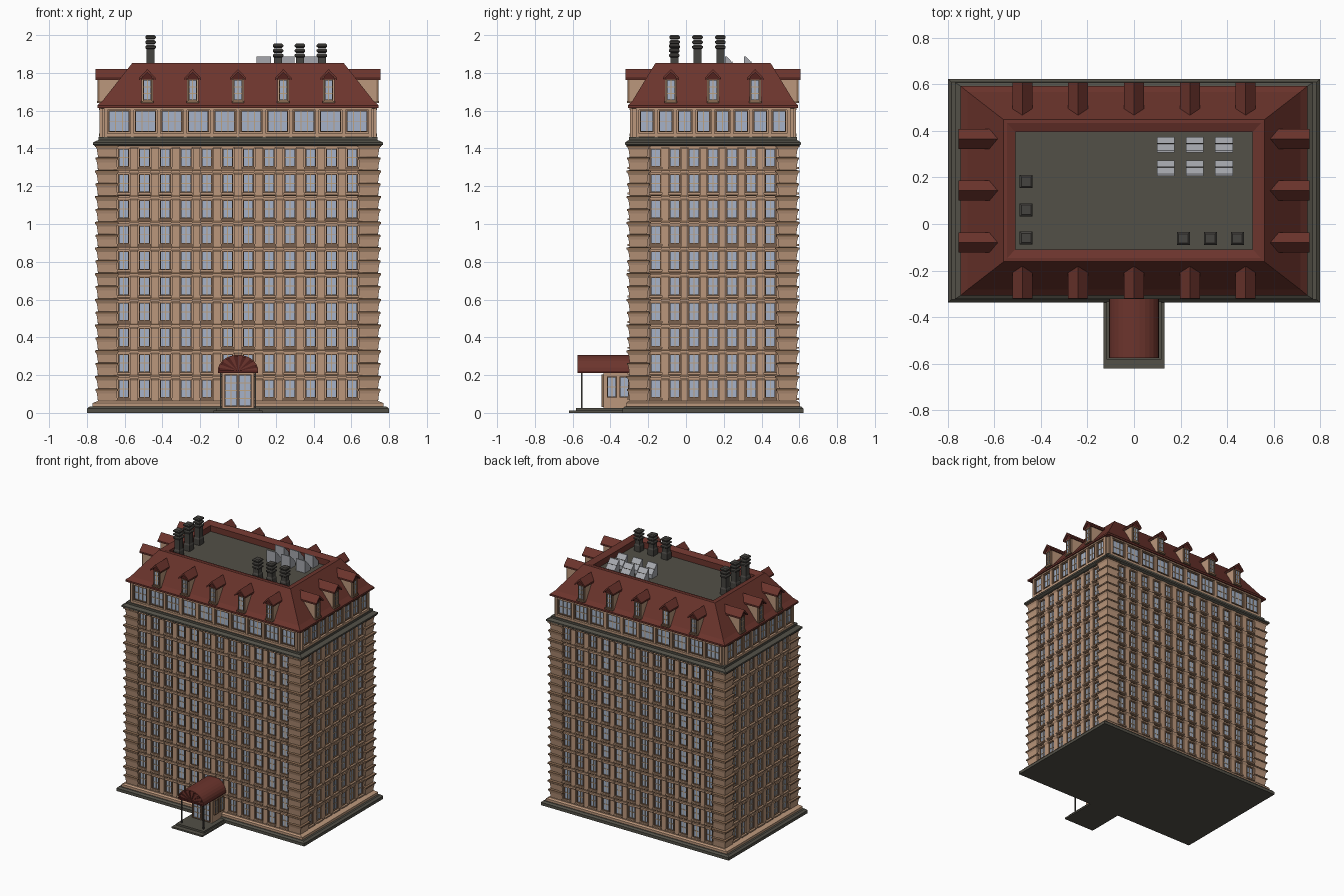
import bpy, bmesh, math
from mathutils import Matrix, Vector

cube = bpy.data.objects.get("Cube")
if cube:
    bpy.data.objects.remove(cube, do_unlink=True)

COLOURS = {
    "tan stone": (0.50, 0.31, 0.20), "brown trim": (0.25, 0.145, 0.085),
    "cream frame": (0.50, 0.36, 0.23), "blue glass": (0.38, 0.45, 0.58),
    "red tile": (0.15, 0.035, 0.026), "dark red": (0.085, 0.016, 0.013),
    "dark stone": (0.085, 0.08, 0.063), "panel grey": (0.38, 0.39, 0.42),
    "dark metal": (0.06, 0.056, 0.05),
}
NAMES = list(COLOURS)
MATS = []
for label, rgb in COLOURS.items():
    m = bpy.data.materials.new(label)
    m.use_nodes = True
    m.diffuse_color = (*rgb, 1)
    bsdf = m.node_tree.nodes["Principled BSDF"]
    bsdf.inputs["Base Color"].default_value = (*rgb, 1)
    bsdf.inputs["Roughness"].default_value = 0.8
    MATS.append(m)

CY = 0.143                      # centre of the tower in y
HX, HY = 0.72, 0.43             # half size of the main walls
BASE = Matrix.Translation((0, CY, 0))
parts = {}


def skin(part, mat, rings, M, caps=True):
    """Join successive rings of points with quads."""
    bm = parts.setdefault(part, bmesh.new())
    vs = [[bm.verts.new(M @ Vector(p)) for p in ring] for ring in rings]
    n = len(vs[0])
    faces = [bm.faces.new((a[i], a[(i + 1) % n], b[(i + 1) % n], b[i]))
             for a, b in zip(vs, vs[1:]) for i in range(n)]
    if caps:
        faces += [bm.faces.new(vs[0][::-1]), bm.faces.new(vs[-1])]
    for f in faces:
        f.material_index = NAMES.index(mat)


def loft(part, mat, rings, M=BASE, cx=0, cy=0, caps=True):
    """Stack rectangles given as (half x, half y, z)."""
    skin(part, mat, [[(cx - a, cy - b, z), (cx + a, cy - b, z),
                      (cx + a, cy + b, z), (cx - a, cy + b, z)]
                     for a, b, z in rings], M, caps)


def box(part, mat, M, u, w, o0, o1, z0, z1):
    """Box on a facade: centre u, width w, from depth o0 out to o1."""
    a, b = w / 2, (o1 - o0) / 2
    loft(part, mat, [(a, b, z0), (a, b, z1)], M, u, -(o0 + o1) / 2)


def prism(part, mat, profile, M, o0, o1):
    """Extrude a (u, z) profile from depth o0 out to o1."""
    skin(part, mat, [[(u, -o, z) for u, z in profile] for o in (o1, o0)], M)


def window(part, M, u, w, out, z0, z1, cols=2, rows=2, bar=0.005):
    """Glass pane with surround, glazing bars."""
    box(part, "blue glass", M, u, w, out - 0.01, out + 0.002, z0, z1)
    for s in (-1, 1):
        box(part, "brown trim", M, u + s * w / 2, 0.006, out - 0.01, out + 0.01, z0, z1)
    for z in (z0, z1):
        box(part, "brown trim", M, u, w + 0.006, out - 0.01, out + 0.01, z - 0.003, z + 0.003)
    for i in range(1, cols):
        box(part, "cream frame", M, u - w / 2 + i * w / cols, bar, out - 0.01, out + 0.006, z0, z1)
    for i in range(1, rows):
        z = z0 + i * (z1 - z0) / rows
        box(part, "cream frame", M, u, w, out - 0.01, out + 0.005, z - bar / 2, z + bar / 2)


# Base, walls, cornice and attic storey
loft("base_slab", "dark stone", [(0.8, 0.48, 0), (0.8, 0.48, 0.022), (0.785, 0.468, 0.034)])
loft("plinth", "tan stone", [(0.77, 0.46, 0.034), (0.77, 0.46, 0.052), (0.745, 0.45, 0.062)])
loft("tower_walls", "tan stone", [(HX, HY, 0.05), (HX, HY, 1.43)])
loft("cornice", "dark stone", [(0.755, 0.452, 1.412), (0.768, 0.465, 1.42), (0.768, 0.465, 1.432),
                               (0.738, 0.445, 1.445), (0.738, 0.445, 1.46)])
loft("attic_walls", "tan stone", [(0.72, 0.425, 1.45), (0.72, 0.425, 1.625)])

FLOOR, FIRST, STOREYS = 0.136, 0.062, 10
# Four facades: angle, distance of wall, window columns and pitch,
# attic columns, pitch and width, dormer positions
sides = []
for k in range(4):
    if k % 2 == 0:
        sides.append((k, HY, 12, 0.11, 10, 0.14, 0.105, [-0.48, -0.24, 0, 0.24, 0.48]))
    else:
        sides.append((k, HX, 7, 0.101, 8, 0.1, 0.066, [-0.223, 0, 0.223]))

for k, out, cols, pitch, acols, apitch, awidth, dormers in sides:
    M = BASE @ Matrix.Rotation(k * math.pi / 2, 4, "Z")
    span = cols * pitch
    # Storey windows, sills, lintels and piers
    for f in range(STOREYS):
        z = FIRST + f * FLOOR
        box("floor_bands", "brown trim", M, 0, span, out, out + 0.012, z - 0.003, z + 0.004)
        for c in range(cols):
            u = (c - (cols - 1) / 2) * pitch
            if k == 0 and f < 2 and abs(u) < 0.09 and f == 0:
                continue
            window("storey_windows", M, u, 0.052, out, z + 0.018, z + 0.112)
            box("window_sills", "tan stone", M, u, 0.07, out, out + 0.024, z + 0.006, z + 0.016)
            box("window_lintels", "tan stone", M, u, 0.064, out, out + 0.014, z + 0.115, z + 0.126)
        for c in range(cols + 1):
            u = (c - cols / 2) * pitch
            loft("wall_piers", "tan stone", [(0.019, 0.012, z + 0.004), (0.019, 0.012, z + 0.11),
                                             (0.024, 0.02, z + 0.122), (0.024, 0.02, z + 0.133)],
                 M, u, -out)
    # Attic windows with mullions and rails
    aout = out if k % 2 else 0.425
    for c in range(acols):
        u = (c - (acols - 1) / 2) * apitch
        window("attic_windows", M, u, awidth, aout, 1.49, 1.598, 3 if k % 2 == 0 else 2, 2)
    for c in range(acols + 1):
        u = (c - acols / 2) * apitch
        box("attic_piers", "tan stone", M, u, 0.018, aout, aout + 0.014, 1.46, 1.62)
    for z0, z1 in ((1.462, 1.478), (1.604, 1.62)):
        box("attic_rails", "tan stone", M, 0, acols * apitch, aout, aout + 0.016, z0, z1)
    # Dormers
    for u in dormers:
        box("dormer_walls", "tan stone", M, u, 0.062, out - 0.13, out + 0.012, 1.645, 1.775)
        window("dormer_windows", M, u, 0.042, out + 0.013, 1.655, 1.762, 2, 3)
        box("dormer_sills", "brown trim", M, u, 0.066, out, out + 0.026, 1.64, 1.65)
        gable = [(u - 0.043, 1.762), (u, 1.802), (u + 0.043, 1.762),
                 (u + 0.043, 1.774), (u, 1.82), (u - 0.043, 1.774)]
        prism("dormer_roofs", "red tile", gable, M, out - 0.15, out + 0.034)
        prism("dormer_gables", "dark red", [(u - 0.036, 1.765), (u + 0.036, 1.765), (u, 1.806)],
              M, out - 0.12, out + 0.02)

# Rusticated corner quoins, two courses per storey
for sx in (-1, 1):
    for sy in (-1, 1):
        cx, cy = sx * 0.695, sy * 0.395
        for c in range(STOREYS * 2):
            z, h = FIRST + c * FLOOR / 2, FLOOR / 2
            big = 0.003 if c % 2 else 0
            loft("corner_quoins", "tan stone",
                 [(0.046, 0.046, z), (0.052, 0.052, z + h * 0.6), (0.056 + big, 0.056 + big, z + h * 0.8)],
                 BASE, cx, cy)
            loft("quoin_ledges", "brown trim",
                 [(0.06 + big, 0.06 + big, z + h * 0.8), (0.06 + big, 0.06 + big, z + h * 0.95),
                  (0.046, 0.046, z + h)], BASE, cx, cy)

# Mansard roof with sunken flat deck
loft("mansard_roof", "red tile", [(0.72, 0.425, 1.612), (0.745, 0.45, 1.615), (0.745, 0.45, 1.628),
                                  (0.715, 0.425, 1.655), (0.56, 0.305, 1.852), (0.545, 0.29, 1.853),
                                  (0.51, 0.252, 1.84), (0.51, 0.252, 1.79)], caps=False)
loft("roof_deck", "dark stone", [(0.512, 0.254, 1.78), (0.512, 0.254, 1.795)])


# Chimneys with flared pots
def chimney(x, y, top):
    loft("chimneys", "dark metal", [(0.026, 0.026, 1.79), (0.026, 0.026, 1.84),
                                    (0.021, 0.021, 1.85), (0.021, 0.021, top - 0.06)], BASE, x, y - CY)
    for i in range(3):
        z = top - 0.075 + i * 0.026
        loft("chimney_collars", "dark metal", [(0.02, 0.02, z), (0.028, 0.028, z + 0.007),
                                               (0.028, 0.028, z + 0.016), (0.02, 0.02, z + 0.023)],
             BASE, x, y - CY)


for i in range(3):
    chimney(-0.463, -0.06 + i * 0.121, 2.0)
    chimney(0.212 + i * 0.116, -0.062, 1.955)

# Tilted rooftop panels on wedge stands
for x in (0.136, 0.261, 0.387):
    for y in (0.207, 0.308):
        wedge = [(y, 1.795), (y, 1.888), (y + 0.008, 1.888), (y + 0.066, 1.825), (y + 0.066, 1.795)]
        skin("roof_panels", "panel grey", [[(x + s * 0.038, a, z) for a, z in wedge] for s in (-1, 1)],
             Matrix.Identity(4))
        slope = math.atan2(0.063, 0.058)
        T = Matrix.Translation((x, y + 0.038, 1.858)) @ Matrix.Rotation(-slope, 4, "X")
        loft("panel_bars", "dark metal", [(0.038, 0.002, -0.003), (0.038, 0.002, 0.001)], T)

# Entrance porch: step, enclosure, doors
box("porch_step", "dark stone", BASE, 0, 0.26, 0.43, 0.763, 0, 0.012)
box("porch_landing", "dark stone", BASE, 0, 0.235, 0.43, 0.725, 0.012, 0.026)
box("porch_walls", "tan stone", BASE, 0, 0.17, 0.42, 0.58, 0.02, 0.225)
for s in (-1, 1):
    window("porch_doors", BASE, s * 0.037, 0.064, 0.581, 0.035, 0.2, 2, 4)
    side = BASE @ Matrix.Rotation(s * math.pi / 2, 4, "Z")
    for u in (0.47, 0.535):
        window("porch_windows", side, -s * u, 0.046, 0.086, 0.085, 0.19)
    box("porch_posts", "dark metal", BASE, s * 0.092, 0.008, 0.69, 0.698, 0.02, 0.23)

# Arched canopy with a ribbed fan front
N = 14
arc = [(math.cos(math.pi * i / N), math.sin(math.pi * i / N)) for i in range(N + 1)]
outer = [(0.107 * c, 0.222 + 0.085 * s) for c, s in arc]
inner = [(0.099 * c, 0.222 + 0.076 * s) for c, s in arc]
prism("canopy_shell", "red tile", outer + inner[::-1], BASE, 0.42, 0.718)
prism("canopy_fan", "dark red", inner, BASE, 0.42, 0.706)
for i in range(0, N, 2):
    prism("canopy_ribs", "red tile", [(0, 0.222), inner[i], inner[i + 1]], BASE, 0.7, 0.712)
box("canopy_valance", "dark red", BASE, 0, 0.212, 0.42, 0.717, 0.212, 0.224)

# Turn every collected part into an object
for name, bm in parts.items():
    bmesh.ops.recalc_face_normals(bm, faces=bm.faces)
    me = bpy.data.meshes.new(name)
    used = sorted({f.material_index for f in bm.faces})
    for f in bm.faces:
        f.material_index = used.index(f.material_index)
    bm.to_mesh(me)
    bm.free()
    for i in used:
        me.materials.append(MATS[i])
    bpy.context.scene.collection.objects.link(bpy.data.objects.new(name, me))
